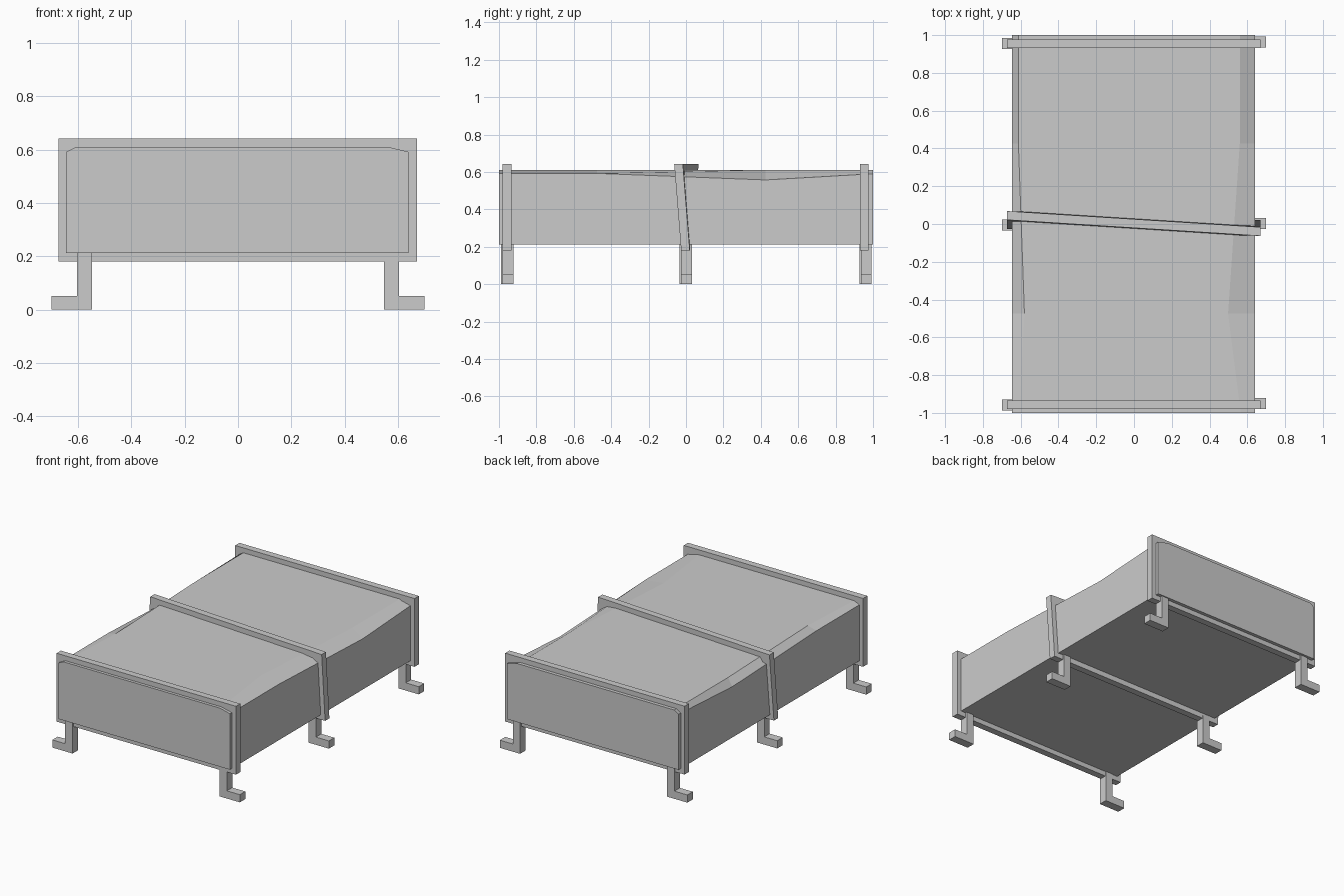
import bpy

if "Cube" in bpy.data.objects:
    bpy.data.objects.remove(bpy.data.objects["Cube"])


def make_mesh(name, verts, faces):
    mesh = bpy.data.meshes.new(name)
    mesh.from_pydata(verts, [], faces)
    mesh.update()
    obj = bpy.data.objects.new(name, mesh)
    bpy.context.collection.objects.link(obj)
    return obj


def loft(name, sections):
    """Join closed point rings into a capped solid."""
    n = len(sections[0])
    verts = [p for ring in sections for p in ring]
    faces = [tuple(reversed(range(n)))[::-1]]
    for s in range(len(sections) - 1):
        for i in range(n):
            a, b = s * n + i, s * n + (i + 1) % n
            faces.append((a, a + n, b + n, b))
    last = (len(sections) - 1) * n
    faces.append(tuple(range(last + n - 1, last - 1, -1)))
    return make_mesh(name, verts, faces)


def frame(name, y_bottom, y_top_left, y_top_right, depth=0.046):
    """Flat rib around the body; its top may be twisted."""
    h = depth / 2
    rings = []
    for s in (-1, 1):
        rings.append([(-0.673, y_bottom + s * h, 0.18),
                      (0.671, y_bottom + s * h, 0.18),
                      (0.671, y_top_right + s * h, 0.643),
                      (-0.673, y_top_left + s * h, 0.643)])
    return loft(name, rings)


# Main body: y, left shoulder x, right shoulder x, left edge z, right edge z
stations = [(-1.0, -0.607, 0.565, 0.592, 0.592),
            (-0.475, -0.58, 0.498, 0.592, 0.592),
            (0.425, -0.612, 0.56, 0.557, 0.557),
            (1.0, -0.612, 0.56, 0.59, 0.59)]
loft("body", [[(-0.645, y, 0.213), (0.64, y, 0.213), (0.64, y, zr),
               (xr, y, 0.61), (xl, y, 0.61), (-0.645, y, zl)]
              for y, xl, xr, zl, zr in stations])

# Ribs
frame("front_frame", -0.957, -0.957, -0.957)
frame("middle_frame", -0.003, 0.045, -0.04)
frame("back_frame", 0.954, 0.954, 0.954)

# L-shaped legs with feet pointing outward
profile = [(0.548, 0), (0.70, 0), (0.70, 0.052), (0.603, 0.052),
           (0.603, 0.213), (0.548, 0.213)]
for row, y in (("front", -0.955), ("middle", -0.002), ("back", 0.96)):
    for side, s in (("left", -1), ("right", 1)):
        pts = [(s * x, z) for x, z in profile][::s]
        yc = y + s * 0.004
        loft(f"{row}_{side}_leg",
             [[(x, yc + d, z) for x, z in pts] for d in (-0.029, 0.029)])
